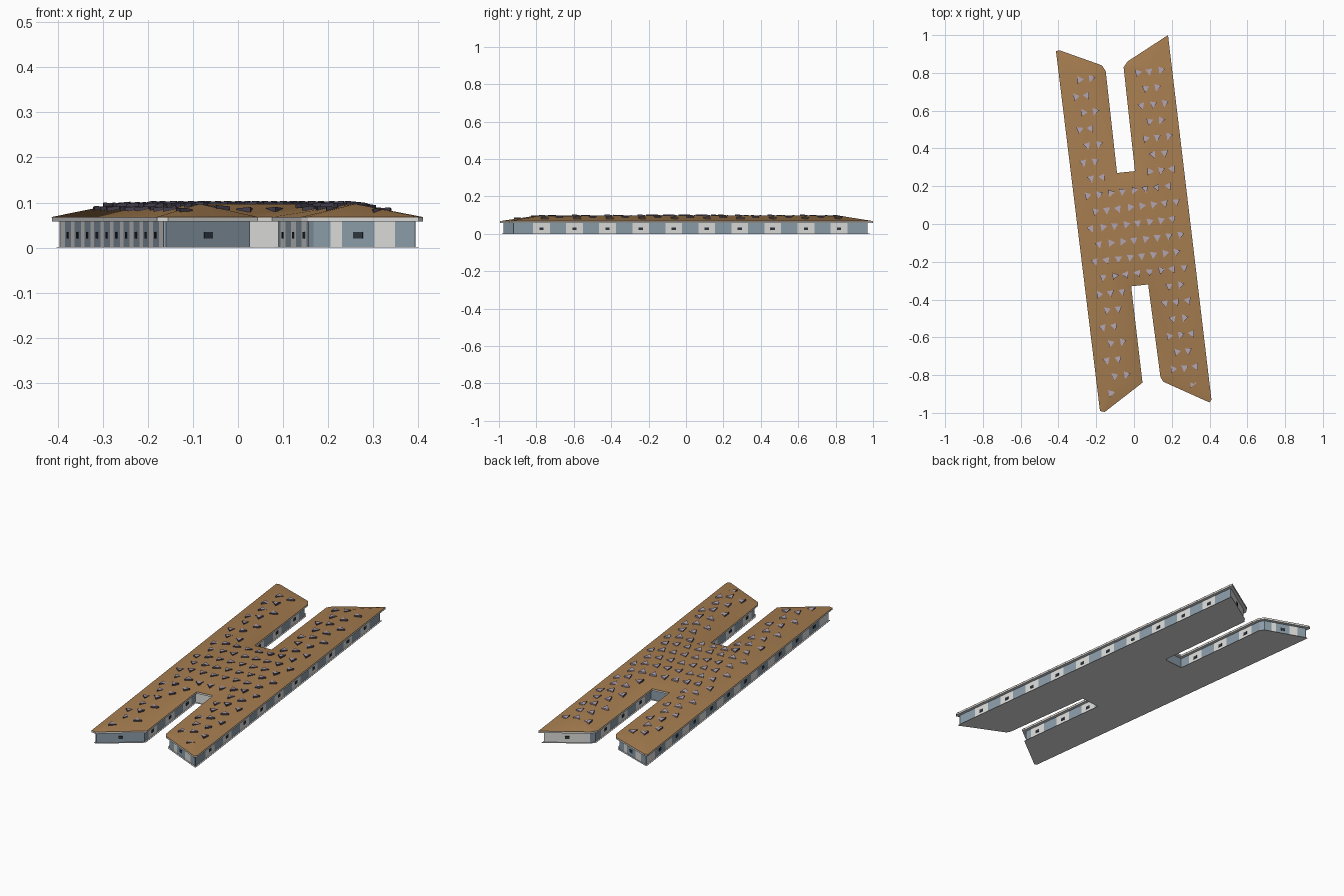
import bpy, bmesh, math, random
from mathutils import Vector

random.seed(4)
cube = bpy.data.objects.get("Cube")
if cube:
    bpy.data.objects.remove(cube)


def material(name, rgb):
    m = bpy.data.materials.new(name)
    m.use_nodes = True
    m.diffuse_color = (*rgb, 1)
    m.node_tree.nodes["Principled BSDF"].inputs["Base Color"].default_value = (*rgb, 1)
    return m


BROWN = material("brown roof", (0.38, 0.205, 0.08))
LIGHT = material("light grey", (0.71, 0.71, 0.7))
BLUE = material("blue grey", (0.26, 0.335, 0.4))
DARK = material("dark glass", (0.025, 0.035, 0.045))
LILAC = material("lilac grey", (0.42, 0.355, 0.43))
PURPLE = material("dark purple", (0.07, 0.06, 0.09))


def finish(name, bm, *mats):
    mesh = bpy.data.meshes.new(name)
    bm.to_mesh(mesh)
    bm.free()
    for m in mats:
        mesh.materials.append(m)
    ob = bpy.data.objects.new(name, mesh)
    bpy.context.collection.objects.link(ob)
    return ob


def face(bm, points, index=0):
    f = bm.faces.new([bm.verts.new(p) for p in points])
    f.material_index = index
    return f


def at(p, z):
    return Vector((p.x, p.y, z))


def prism(name, pts, z0, z1, mat):
    bm = bmesh.new()
    low = [bm.verts.new(at(p, z0)) for p in pts]
    high = [bm.verts.new(at(p, z1)) for p in pts]
    n = len(pts)
    bm.faces.new(low[::-1])
    bm.faces.new(high)
    for i in range(n):
        j = (i + 1) % n
        bm.faces.new((low[i], low[j], high[j], high[i]))
    return finish(name, bm, mat)


def inset(pts, d):
    # mitred inward offset of a counter-clockwise outline
    out = []
    for i, p in enumerate(pts):
        a = (p - pts[i - 1]).normalized()
        b = (pts[(i + 1) % len(pts)] - p).normalized()
        na, nb = Vector((-a.y, a.x)), Vector((-b.y, b.x))
        out.append(p + (na + nb) * d / (1 + na.dot(nb)))
    return out


# H-shaped eaves outline, counter-clockwise
eaves = [Vector(p) for p in (
    (-.18, -.99), (-.155, -.995), (.045, -.84), (-.015, -.33), (.075, -.32),
    (.14, -.81), (.155, -.835), (.4, -.945), (.41, -.93), (.18, 1.0),
    (-.035, .86), (-.055, .83), (.005, .28), (-.09, .27), (-.15, .81),
    (-.17, .84), (-.395, .92), (-.413, .915))]
N = len(eaves)
EAVE, RISE, RUN = 0.068, 0.029, 0.12

# Floor plate and fascia band
prism("floor_plate", inset(eaves, 0.01), 0, 0.0015, LIGHT)
prism("fascia", inset(eaves, 0.0005), 0.058, 0.0667, LIGHT)

# Walls in alternating panels, with a small window in every bay
walls, windows = bmesh.new(), bmesh.new()
base = inset(eaves, 0.017)
PLAIN = {1: 1, 3: 0, 9: 0, 12: 1}  # walls of a single colour
BAY = 0.178


def add_window(c, d):
    out = Vector((d.y, -d.x))
    corners = [c - d * 0.0115, c + d * 0.0115]
    outer = [p + out * 0.002 for p in corners]
    ring = [corners[0], outer[0], outer[1], corners[1]]
    for a, b in zip(ring, ring[1:]):
        face(windows, (at(a, .02), at(b, .02), at(b, .035), at(a, .035)))
    for z in (.02, .035):
        order = ring if z > .03 else ring[::-1]
        face(windows, [at(p, z) for p in order])


for i in range(N):
    a, b = base[i], base[(i + 1) % N]
    length, d = (b - a).length, (b - a).normalized()
    glazed = ()
    if i in PLAIN or length < 0.06:
        cuts, first = [0, length], PLAIN.get(i, 1)
        if i in (1, 9):
            glazed = (0,)
    elif length < 0.4:
        # wing ends with uneven panels
        cuts, first, glazed = [length * s for s in (0, .17, .28, .6, .8, 1)], 1, (2,)
    else:
        # long walls: one panel around each window
        n = math.ceil(length / 0.2)
        first = 0 if i == N - 1 else 1
        half = 0.045 if first else 0.055
        cuts = [0]
        for k in range(n):
            c = length / 2 + (k - (n - 1) / 2) * BAY
            cuts += [c - half, c + half]
        cuts.append(length)
        glazed = range(1, 2 * n, 2)
    for k, (s, t) in enumerate(zip(cuts, cuts[1:])):
        p, q = a + d * s, a + d * t
        face(walls, (at(p, .001), at(q, .001), at(q, .06), at(p, .06)), (k + first) % 2)
        if k in glazed:
            add_window((p + q) / 2, d)
finish("wall_panels", walls, LIGHT, BLUE)
finish("windows", windows, DARK)

# Hipped roof: four wing ridge ends (R) and a flat middle (M)
bm = bmesh.new()


def top(*points):
    return [bm.verts.new((x, y, EAVE + RISE)) for x, y in points]


R = top((-.085, -.8), (.26, -.78), (.08, .82), (-.27, .76))
M = top((-.156, -.2), (.194, -.19), (.154, .16), (-.196, .14))
low = [bm.verts.new(at(p, 0.0665)) for p in eaves]
rim = [bm.verts.new(at(p, EAVE)) for p in eaves]
ridge = [R[0]] * 3 + M[0:2] + [R[1]] * 4 + [R[2]] * 3 + M[2:4] + [R[3]] * 4
for i in range(N):
    j = (i + 1) % N
    bm.faces.new((low[i], low[j], rim[j], rim[i]))
    loop = [rim[i], rim[j], ridge[j]]
    if i == 8:
        loop += [M[2], M[1]]
    if i == N - 1:
        loop += [M[0], M[3]]
    if ridge[i] is not ridge[j]:
        loop.append(ridge[i])
    bm.faces.new(loop)
bm.faces.new(M)
roof = finish("hipped_roof", bm, BROWN)
bpy.ops.object.select_all(action="DESELECT")
roof.select_set(True)
bpy.context.view_layer.objects.active = roof
bpy.ops.object.shade_smooth_by_angle(angle=math.radians(30))


def inside_depth(p):
    # distance to the eaves, or zero outside the outline
    hit, best = False, 9.0
    for i in range(N):
        a, b = eaves[i - 1], eaves[i]
        e = b - a
        t = max(0, min(1, (p - a).dot(e) / e.length_squared))
        best = min(best, (p - a - e * t).length)
        if (a.y > p.y) != (b.y > p.y) and p.x < a.x + e.x * (p.y - a.y) / e.y:
            hit = not hit
    return best if hit else 0


# Small triangular roof vents in staggered rows along the wings
vents = bmesh.new()
along, across = Vector((-.118, .993)), Vector((.993, .118))
plan = [Vector((-.019, .015)), Vector((0, -.021)), Vector((.019, .015))]
for row in range(-10, 11):
    for col in range(-6, 7):
        side = (col + 0.5 * (row % 2)) * 0.062 + 0.02
        c = along * row * 0.0878 + across * side
        depth = inside_depth(c)
        if depth < 0.05:
            continue
        z = EAVE + RISE * min(1, depth / RUN)
        turn = random.uniform(-.5, .5)
        pts = []
        for v in plan:
            r = Vector((v.x * math.cos(turn) - v.y * math.sin(turn),
                        v.x * math.sin(turn) + v.y * math.cos(turn)))
            pts.append((c + r, 0.007 if v.y < 0 else 0.004))
        face(vents, [at(p, z + h) for p, h in pts])
        for k in range(3):
            (p, h), (q, g) = pts[k], pts[(k + 1) % 3]
            face(vents, (at(p, z - .004), at(q, z - .004), at(q, z + g), at(p, z + h)),
                 0 if k == 2 else 1)
finish("roof_vents", vents, LILAC, PURPLE)
